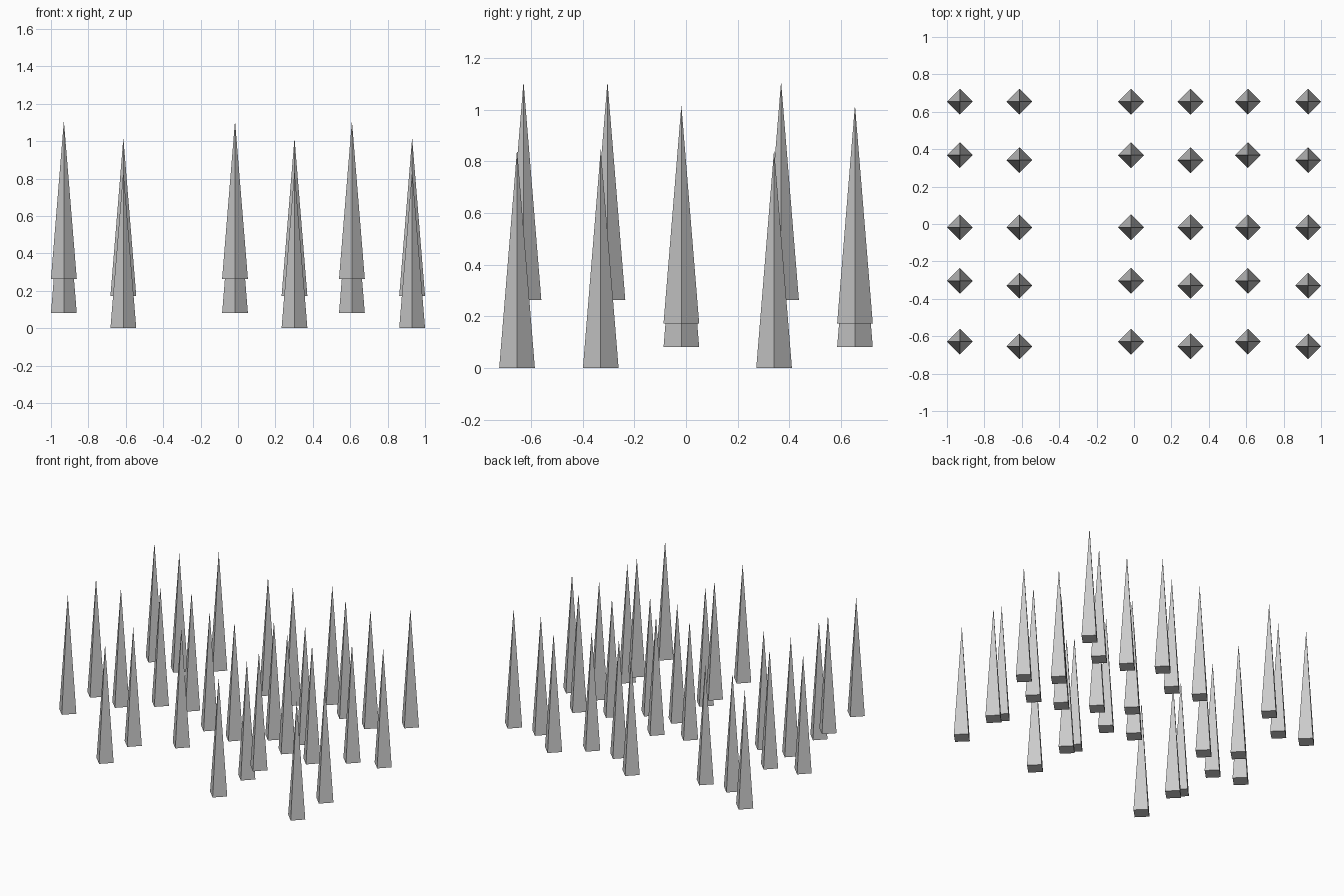
import bpy
from math import radians

if "Cube" in bpy.data.objects:
    bpy.data.objects.remove(bpy.data.objects["Cube"])

RADIUS, HEIGHT = 0.069, 0.846


def spike(name, x, y, base):
    # Four-sided pyramid, corners pointing along x and y
    bpy.ops.mesh.primitive_cone_add(vertices=4, radius1=RADIUS, radius2=0, depth=HEIGHT,
                                    location=(x, y, base + HEIGHT / 2))
    bpy.context.object.name = name


# Two alternating column patterns: (y, base height) for each spike
high_rows = [(-0.629, 0.263), (-0.304, 0.263), (-0.018, 0.08), (0.368, 0.263), (0.654, 0.08)]
low_rows = [(-0.654, 0.0), (-0.33, 0.0), (-0.018, 0.172), (0.341, 0.0), (0.654, 0.172)]

# Columns along x, with a gap left of centre
columns = [(-0.931, high_rows), (-0.613, low_rows), (-0.016, high_rows),
           (0.302, low_rows), (0.609, high_rows), (0.931, low_rows)]

for c, (x, rows) in enumerate(columns, 1):
    for r, (y, base) in enumerate(rows, 1):
        spike(f"spike_column{c}_row{r}", x, y, base)
